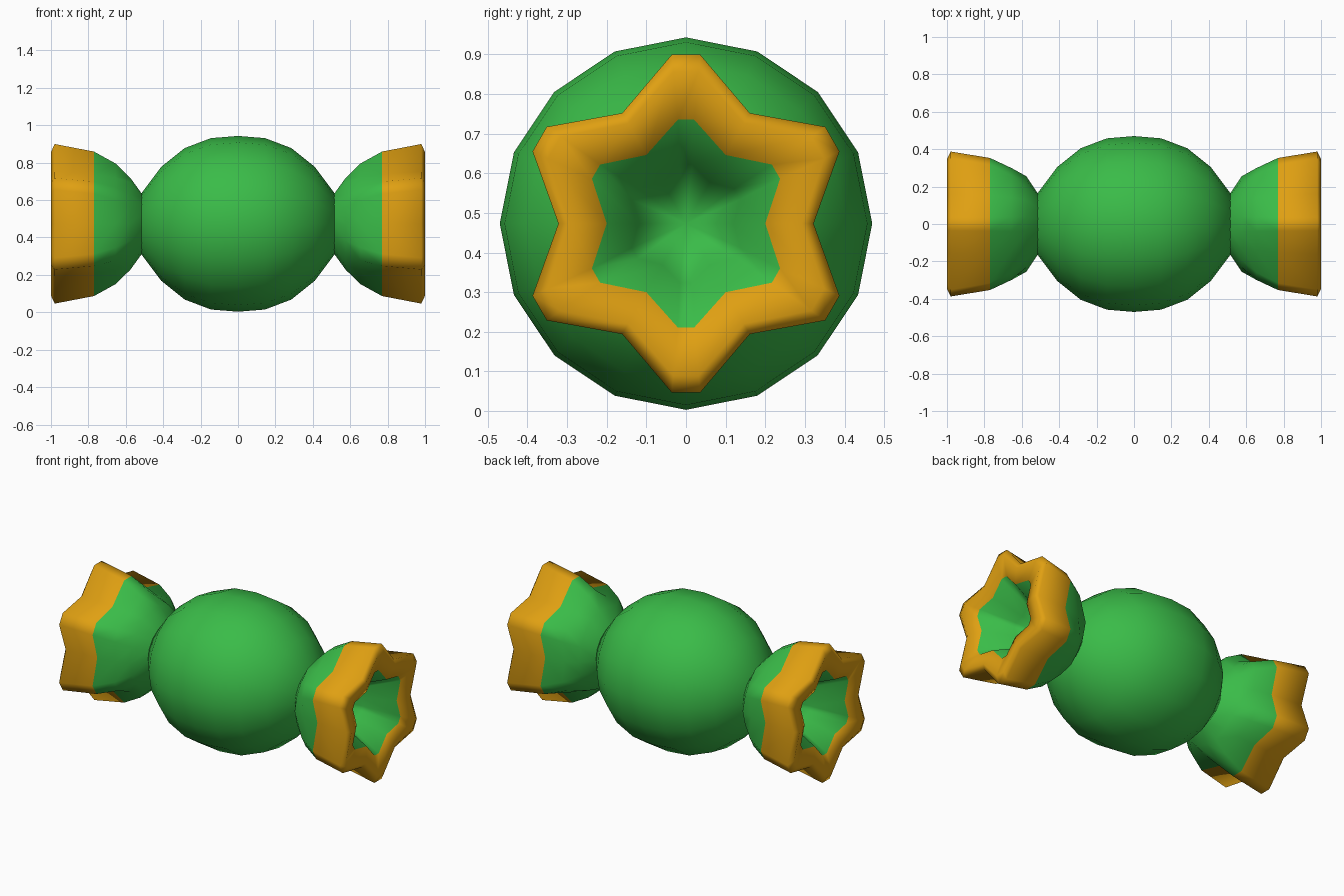
import bpy, bmesh, math

if "Cube" in bpy.data.objects:
    bpy.data.objects.remove(bpy.data.objects["Cube"])

CZ = 0.473  # height of the long axis


def material(name, rgb):
    m = bpy.data.materials.new(name)
    m.diffuse_color = (*rgb, 1)
    m.use_nodes = True
    m.node_tree.nodes["Principled BSDF"].inputs["Base Color"].default_value = m.diffuse_color
    return m


GREEN = material("wrapper green", (0.042, 0.50, 0.065))
ORANGE = material("trim orange", (0.74, 0.35, 0.006))


def loft(name, rings, orange_bands=(), pole_start=None, pole_end=None, sharp=70):
    """Skin a row of rings along x; poles close the ends."""
    bm = bmesh.new()
    rows = [[bm.verts.new(p) for p in ring] for ring in rings]
    n = len(rows[0])
    for k, (a, b) in enumerate(zip(rows, rows[1:])):
        for i in range(n):
            j = (i + 1) % n
            f = bm.faces.new((a[i], a[j], b[j], b[i]))
            f.material_index = 1 if k in orange_bands else 0
    for row, x in ((rows[0], pole_start), (rows[-1], pole_end)):
        if x is not None:
            p = bm.verts.new((x, 0, CZ))
            for i in range(n):
                bm.faces.new((row[i], row[(i + 1) % n], p))
    bmesh.ops.recalc_face_normals(bm, faces=bm.faces)
    for f in bm.faces:
        f.smooth = True
    me = bpy.data.meshes.new(name)
    bm.to_mesh(me)
    bm.free()
    me.materials.append(GREEN)
    me.materials.append(ORANGE)
    me.set_sharp_from_angle(angle=math.radians(sharp))
    ob = bpy.data.objects.new(name, me)
    bpy.context.collection.objects.link(ob)
    return ob


def circle(x, r, n=16):
    return [(x, r * math.cos(2 * math.pi * i / n), CZ + r * math.sin(2 * math.pi * i / n))
            for i in range(n)]


def star(x, tip, valley, half_angle):
    """Six-pointed ring with blunt tips."""
    pts = []
    for k in range(6):
        for deg, r in ((0, valley), (30 - half_angle, tip), (30 + half_angle, tip)):
            a = math.radians(60 * k + deg)
            pts.append((x, r * math.cos(a), CZ + r * math.sin(a)))
    return pts


# Round middle
half = [(0.145, 0.458), (0.285, 0.405), (0.41, 0.305), (0.515, 0.165)]
profile = [(-x, r) for x, r in reversed(half)] + [(0, 0.47)] + half
loft("candy_body", [circle(x, r) for x, r in profile], pole_start=-0.54, pole_end=0.54)

# Flared star-shaped wrapper ends: x, tip radius, valley radius, tip half angle
flare = [
    (0.512, 0.160, 0.160, 10),
    (0.575, 0.248, 0.255, 9),
    (0.655, 0.325, 0.285, 7),
    (0.770, 0.388, 0.307, 5.5),
    (0.980, 0.428, 0.322, 4.8),
    (1.000, 0.385, 0.292, 4.8),
    (0.970, 0.263, 0.200, 4.5),
    (0.780, 0.150, 0.120, 6),
]
for side, name in ((-1, "left_wrapper_end"), (1, "right_wrapper_end")):
    loft(name, [star(side * x, t, v, h) for x, t, v, h in flare],
         orange_bands=(3, 4, 5), pole_end=side * 0.60)
